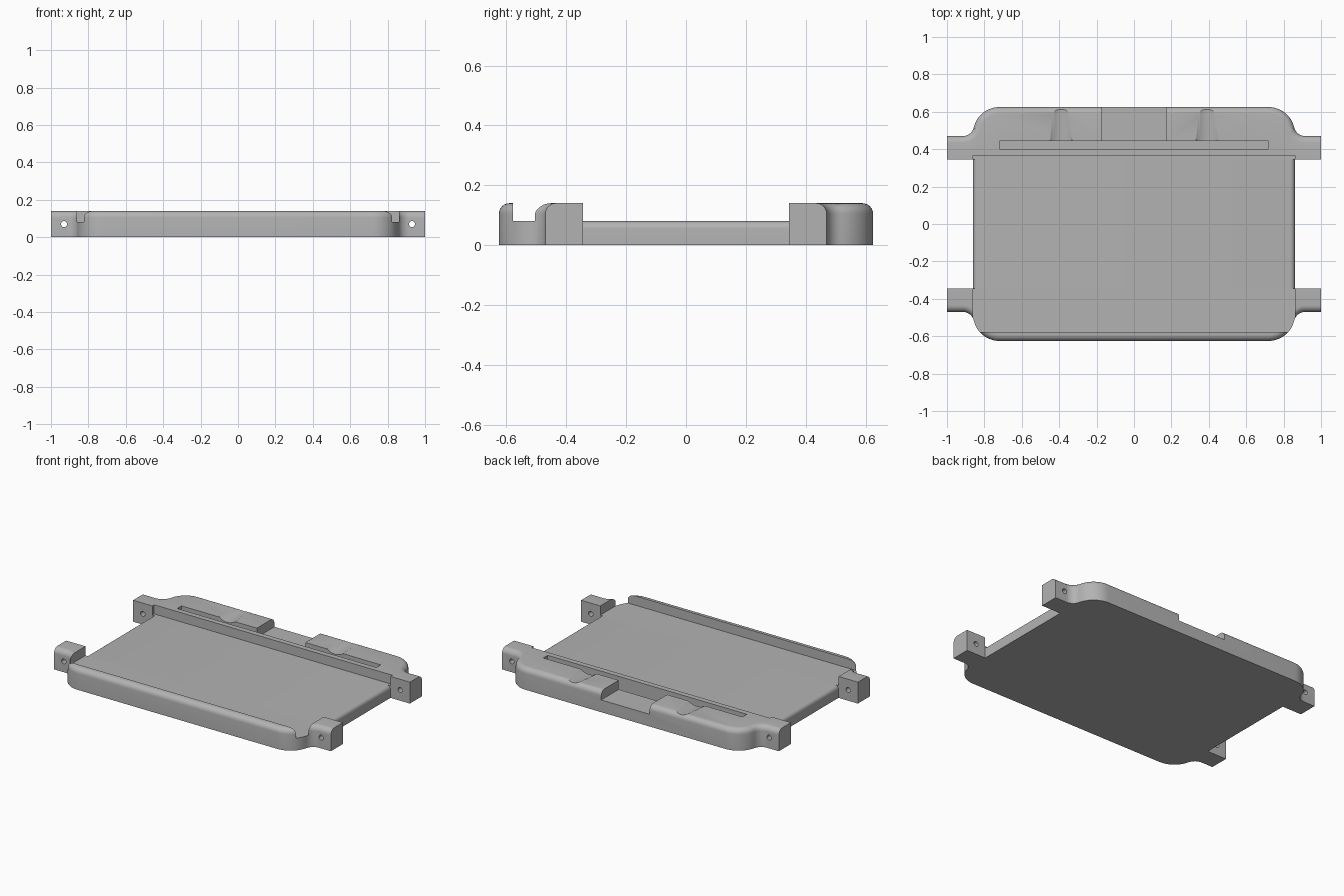
import bpy, bmesh
from math import radians, cos, sin, pi
from mathutils import Matrix

if "Cube" in bpy.data.objects:
    bpy.data.objects.remove(bpy.data.objects["Cube"], do_unlink=True)

HEIGHT, FLOOR = 0.14, 0.08
SIDE, TAB_IN, TAB_OUT, BACK = 0.86, 0.345, 0.47, 0.625

grey = bpy.data.materials.new("plain grey")
grey.use_nodes = True
grey.diffuse_color = (0.45, 0.45, 0.45, 1)
grey.node_tree.nodes["Principled BSDF"].inputs["Base Color"].default_value = grey.diffuse_color


def arc(cx, cy, r, a0, a1, n):
    angles = [radians(a0 + (a1 - a0) * i / n) for i in range(n + 1)]
    return [(cx + r * cos(a), cy + r * sin(a)) for a in angles]


def make_object(name, bm):
    bmesh.ops.recalc_face_normals(bm, faces=bm.faces[:])
    mesh = bpy.data.meshes.new(name)
    bm.to_mesh(mesh)
    bm.free()
    obj = bpy.data.objects.new(name, mesh)
    bpy.context.collection.objects.link(obj)
    mesh.materials.append(grey)
    return obj


def prism(points, offset):
    """Extrude a polygon of 3D points along the offset vector."""
    bm = bmesh.new()
    face = bm.faces.new([bm.verts.new(p) for p in points])
    extruded = bmesh.ops.extrude_face_region(bm, geom=[face])["geom"]
    verts = [v for v in extruded if isinstance(v, bmesh.types.BMVert)]
    bmesh.ops.translate(bm, verts=verts, vec=offset)
    return bm


def box_cutter(name, x0, x1, y0, y1, z0):
    base = [(x0, y0, z0), (x1, y0, z0), (x1, y1, z0), (x0, y1, z0)]
    return make_object(name, prism(base, (0, 0, 0.3)))


def cone_cutter(name, x, z, y0, y1, r0, r1, sides):
    bm = bmesh.new()
    place = Matrix.Translation((x, (y0 + y1) / 2, z)) @ Matrix.Rotation(-pi / 2, 4, 'X')
    bmesh.ops.create_cone(bm, cap_ends=True, segments=sides, radius1=r0,
                          radius2=r1, depth=y1 - y0, matrix=place)
    return make_object(name, bm)


# Tray outline: one quarter with a tab and blended round corner, then mirrored
quarter = [(SIDE, TAB_IN), (1, TAB_IN), (1, TAB_OUT)]
quarter += arc(0.915, 0.53, 0.06, 270, 193, 8)
quarter += arc(0.72, 0.485, 0.14, 13, 90, 12)
outline = []
for sx, sy in ((1, 1), (-1, 1), (-1, -1), (1, -1)):
    points = [(sx * x, sy * y) for x, y in quarter]
    outline += points if sx == sy else points[::-1]

# Solid body, with the top rim rounded along the front and back
bm = prism([(x, y, 0) for x, y in outline], (0, 0, HEIGHT))
rim = [e for e in bm.edges
       if all(v.co.z > HEIGHT - 0.001 and abs(v.co.y) > TAB_OUT - 0.001 for v in e.verts)]
bmesh.ops.recalc_face_normals(bm, faces=bm.faces[:])
bmesh.ops.bevel(bm, geom=rim, offset=0.035, offset_type='OFFSET', segments=6,
                profile=0.5, affect='EDGES')
tray = make_object("tray_body", bm)

cutters = [
    box_cutter("tray_recess", -SIDE - 0.001, SIDE + 0.001, -0.578, 0.365, FLOOR),
    box_cutter("back_notch", -0.175, 0.175, 0.43, 0.7, FLOOR),
    box_cutter("back_slot", -0.72, 0.72, 0.4, 0.445, 0.05),
]
for s in (-1, 1):
    # Rounded lip of the low side between the tabs
    r = 0.025
    lip = arc(SIDE - r, FLOOR - r, r, 90, 0, 6)
    lip += [(0.95, FLOOR - r), (0.95, 0.3), (SIDE - r, 0.3)]
    y = TAB_IN - 0.0003
    cutters.append(make_object("side_lip", prism([(s * x, -y, z) for x, z in lip], (0, 2 * y, 0))))
    # Screw holes through the tabs, and shallow tapered grooves behind the slot
    cutters.append(cone_cutter("tab_hole", s * 0.93, 0.07, -0.7, 0.7, 0.016, 0.016, 24))
    cutters.append(cone_cutter("cable_groove", s * 0.39, 0.22, 0.43, 0.66, 0.1, 0.086, 64))

# Carve the body
bpy.context.view_layer.objects.active = tray
for cutter in cutters:
    mod = tray.modifiers.new(cutter.name, 'BOOLEAN')
    mod.operation = 'DIFFERENCE'
    mod.solver = 'EXACT'
    mod.object = cutter
    bpy.ops.object.modifier_apply(modifier=mod.name)
    bpy.data.objects.remove(cutter, do_unlink=True)

bpy.ops.object.select_all(action='DESELECT')
tray.select_set(True)
bpy.ops.object.shade_smooth_by_angle(angle=radians(30))
